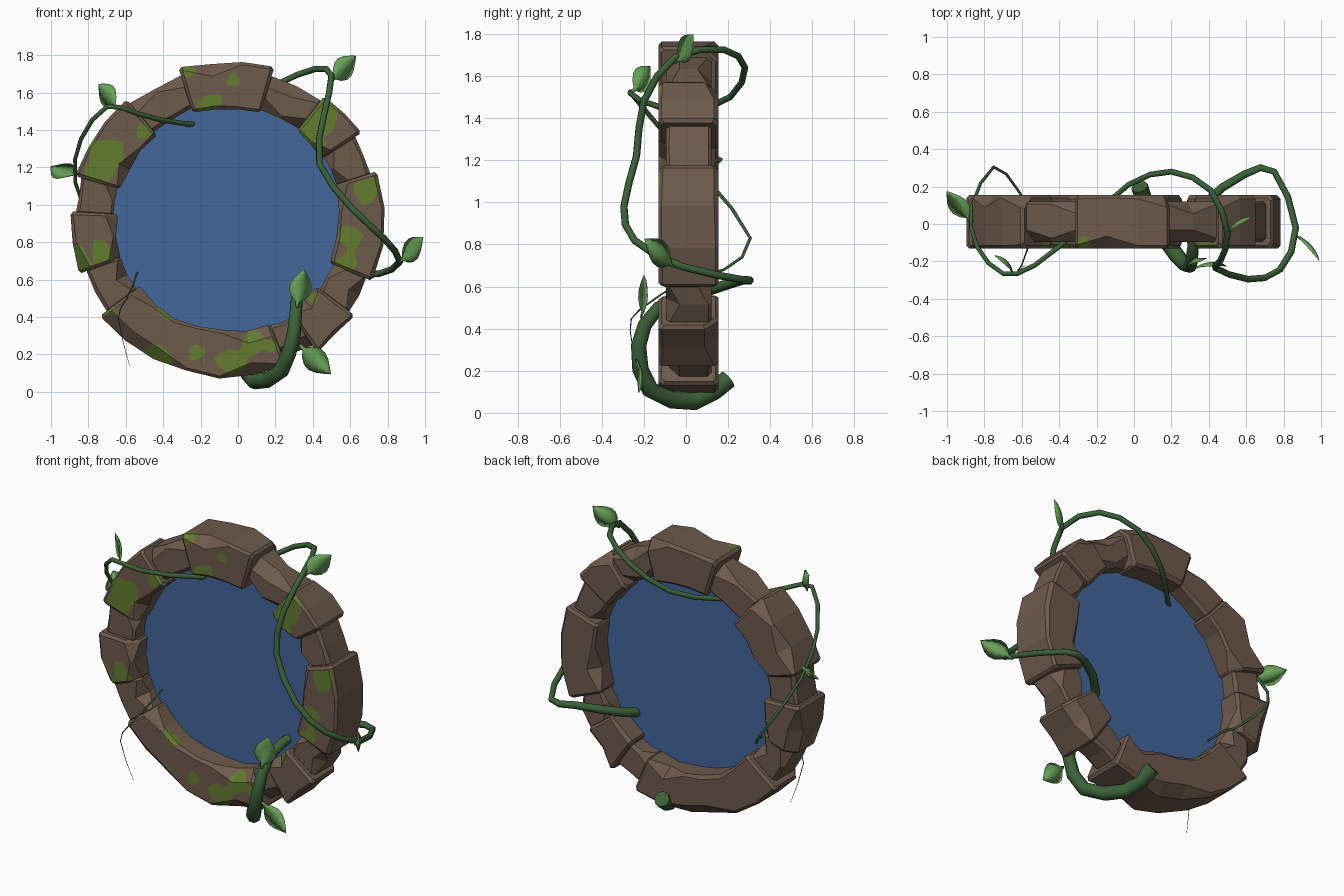
import bpy, bmesh, math, random
from mathutils import Vector, noise

if "Cube" in bpy.data.objects:
    bpy.data.objects.remove(bpy.data.objects["Cube"])

random.seed(4)
CX, CY, CZ = -0.055, 0.012, 0.92          # ring centre


def mat(name, rgb):
    m = bpy.data.materials.new(name)
    m.diffuse_color = (*rgb, 1)
    m.use_nodes = True
    m.node_tree.nodes["Principled BSDF"].inputs["Base Color"].default_value = m.diffuse_color
    return m


STONE = mat("brown stone", (0.155, 0.103, 0.073))
MOSS = mat("moss green", (0.125, 0.2, 0.03))
PORTAL = mat("portal blue", (0.055, 0.135, 0.33))
VINE = mat("vine dark green", (0.045, 0.12, 0.04))
LEAF = mat("leaf light green", (0.14, 0.36, 0.10))


def finish(bm, name, mats, smooth=False):
    bmesh.ops.recalc_face_normals(bm, faces=bm.faces[:])
    for f in bm.faces:
        f.smooth = smooth
    me = bpy.data.meshes.new(name)
    bm.to_mesh(me)
    bm.free()
    for m in mats:
        me.materials.append(m)
    ob = bpy.data.objects.new(name, me)
    bpy.context.collection.objects.link(ob)
    return ob


def loft(rings):
    """Skin a list of equal point rings and cap both ends."""
    bm = bmesh.new()
    vs = [[bm.verts.new(p) for p in r] for r in rings]
    n = len(vs[0])
    for a, b in zip(vs, vs[1:]):
        for i in range(n):
            bm.faces.new((a[i], a[(i + 1) % n], b[(i + 1) % n], b[i]))
    bm.faces.new(vs[0])
    bm.faces.new(vs[-1][::-1])
    return bm


# moss patches near the front face: x, z, radius
BLOBS = [(-.26, 1.72, .05), (-.02, 1.68, .04), (-.15, 1.54, .06), (.44, 1.45, .10), (.4, 1.37, .07),
         (.68, 1.08, .07), (.6, .83, .065), (.57, .7, .05), (.38, .52, .05), (.08, .27, .07),
         (-.03, .16, .07), (-.22, .2, .05), (-.39, .42, .04), (.17, .25, .045), (-.45, .16, .09),
         (-.72, .42, .05), (-.73, .75, .06), (-.86, .7, .08), (-.7, 1.27, .09), (-.75, 1.17, .08),
         (-.5, 1.4, .05)]


def moss_value(p):
    d = max(r - (p - Vector((x, -.12, z))).length for x, z, r in BLOBS)
    return d + 0.035 * noise.noise(p * 14) + 0.012 * noise.noise(p * 35) + 1e-6


def paint_moss(bm):
    """Cut the faces along the moss outline and colour the inside."""
    bmesh.ops.triangulate(bm, faces=bm.faces[:])
    for _ in range(4):
        long = [e for e in bm.edges if e.calc_length() > 0.045]
        if long:
            bmesh.ops.subdivide_edges(bm, edges=long, cuts=1)
            bmesh.ops.triangulate(bm, faces=bm.faces[:])
    val = {v: moss_value(v.co) for v in bm.verts}
    cut = set()
    for e in list(bm.edges):
        a, b = e.verts
        if val[a] * val[b] < 0:
            t = min(max(val[a] / (val[a] - val[b]), 0.03), 0.97)
            cut.add(bmesh.utils.edge_split(e, a, t)[1])
    for f in list(bm.faces):
        c = [v for v in f.verts if v in cut]
        if len(c) == 2:
            bmesh.utils.face_split(f, c[0], c[1])
    for f in bm.faces:
        f.material_index = int(sum(val.get(v, 0) for v in f.verts) > 0)


def stone_section(deg, r0, r1, h, shrink, chamfers):
    """Chamfered rectangle standing across the ring."""
    mid, w = (r0 + r1) / 2, (r1 - r0) / 2
    ca, cb, cc, cd = chamfers
    pts = [(-w + ca, -h), (w - cb, -h), (w, -h + cb), (w, h - cc),
           (w - cc, h), (-w + cd, h), (-w, h - cd), (-w, -h + ca)]
    a = math.radians(deg)
    return [(CX + (mid + u * shrink) * math.cos(a), CY + v * shrink,
             CZ + (mid + u * shrink) * math.sin(a)) for u, v in pts]


# joint angles of the stones, large mossy and small plain ones in turn
JOINTS = [-23, 18, 33, 52, 73, 108, 130, 164, 177, 200, 217, 292, 304, 323, 337]
for i, (a0, a1) in enumerate(zip(JOINTS, JOINTS[1:])):
    big = i % 2 == 0
    r0, r1, h = (0.595, 0.85, 0.142) if big else (0.615, 0.81, 0.108)
    if not big:                             # small stones tuck under the large ones
        a0, a1 = a0 - 1, a1 + 1
    n = max(2, round((a1 - a0) / 12))
    rings = []
    for k in range(n + 1):
        a = a0 + (a1 - a0) * k / n
        j0, j1 = random.uniform(-.008, .012), random.uniform(-.014, .004)
        ch = [random.choice((.014, .02, .065)) for _ in range(4)]
        full = (r0 + j0, r1 + j1, h)
        if k in (0, n):                     # bevelled stone ends
            s = 1.2 if k == 0 else -1.2
            ends = [stone_section(a, *full, .9, ch), stone_section(a + s, *full, 1, ch)]
            rings += ends if k == 0 else ends[::-1]
        else:
            rings.append(stone_section(a, *full, 1, ch))
    bm = loft(rings)
    if big:
        paint_moss(bm)
    finish(bm, f"{'large' if big else 'small'}_stone_{i + 1}", [STONE, MOSS])

# portal disc filling the ring
disc = [[(CX + .66 * math.cos(t * math.tau / 32), y, CZ + .66 * math.sin(t * math.tau / 32))
         for t in range(32)] for y in (CY - .002, CY + .002)]
finish(loft(disc), "portal_disc", [PORTAL])

# one long tapering vine spiralling round the ring
PATH = [Vector(p) for p in (
    (.03, .2, .16), (.09, .04, .056), (.23, -.17, .11), (.3, -.225, .32), (.315, -.13, .5),
    (.37, .1, .58), (.59, .265, .63), (.75, .28, .63), (.865, -.02, .695), (.78, -.245, .82),
    (.61, -.295, .98), (.435, -.235, 1.22), (.46, -.2, 1.48), (.5, -.05, 1.69), (.41, .18, 1.725),
    (.2, .28, 1.64), (-.03, .21, 1.5), (-.26, 0, 1.43), (-.53, -.22, 1.485), (-.7, -.265, 1.525),
    (-.84, -.12, 1.35), (-.87, .09, 1.12), (-.75, .305, .83), (-.62, .18, .68), (-.54, .01, .635),
    (-.6, -.22, .49), (-.64, -.265, .39), (-.58, -.22, .14))]
TAPER = [(0, .046), (2, .042), (4, .031), (7, .018), (13, .017), (19, .013), (22, .008), (27, .001)]


def vine_radius(t):
    for (t0, r0), (t1, r1) in zip(TAPER, TAPER[1:]):
        if t <= t1:
            return r0 + (r1 - r0) * (t - t0) / (t1 - t0)


points = []
for i, p in enumerate(PATH):
    points.append((p, vine_radius(i)))
    if i + 1 < len(PATH):                   # rounded midpoint between neighbours
        q, o, s = PATH[i + 1], PATH[max(i - 1, 0)], PATH[min(i + 2, len(PATH) - 1)]
        points.append(((p + q) * .5625 - (o + s) * .0625, vine_radius(i + .5)))
cu = bpy.data.curves.new("vine", 'CURVE')
cu.dimensions = '3D'
cu.bevel_depth = 1.0
cu.bevel_resolution = 2
cu.use_fill_caps = True
sp = cu.splines.new('POLY')
sp.points.add(len(points) - 1)
for sp_point, (co, r) in zip(sp.points, points):
    sp_point.co = (*co, 1)
    sp_point.radius = r
cu.materials.append(VINE)
vine = bpy.data.objects.new("vine", cu)
bpy.context.collection.objects.link(vine)
bpy.context.view_layer.objects.active = vine
vine.select_set(True)
bpy.ops.object.convert(target='MESH')
bpy.ops.object.shade_smooth_by_angle(angle=math.radians(50))

# leaves: base, tip, upward tilt of the face
LEAVES = [((.315, -.215, .45), (.355, -.2, .655), 0), ((.33, -.235, .25), (.495, -.225, .095), 0),
          ((.86, -.06, .69), (.99, -.195, .825), 0), ((.5, -.05, 1.66), (.63, .035, 1.795), 0),
          ((-.65, -.26, 1.52), (-.745, -.17, 1.645), 0), ((-.875, .01, 1.16), (-1, .175, 1.205), 1.3)]
OUTLINE = [(0, .007), (.14, .012), (.24, .04), (.4, .062), (.56, .064), (.72, .05), (.88, .024), (1, .002)]
for i, (b, t, tilt) in enumerate(LEAVES):
    b, t = Vector(b), Vector(t)
    d = t - b
    facing = Vector((d.y, -d.x, 0)).normalized()
    if facing.y > 0:
        facing.negate()
    side = d.cross(facing + Vector((0, 0, tilt))).normalized()
    up = side.cross(d).normalized()
    rings = []
    for s, w in OUTLINE:
        c = b + d * s - up * .02 * math.sin(math.pi * s)
        th = min(.007, w * .6)
        rings.append([c - side * w + up * w * .25, c + up * th, c + side * w + up * w * .25, c - up * th])
    finish(loft(rings), f"leaf_{i + 1}", [LEAF], smooth=True)
